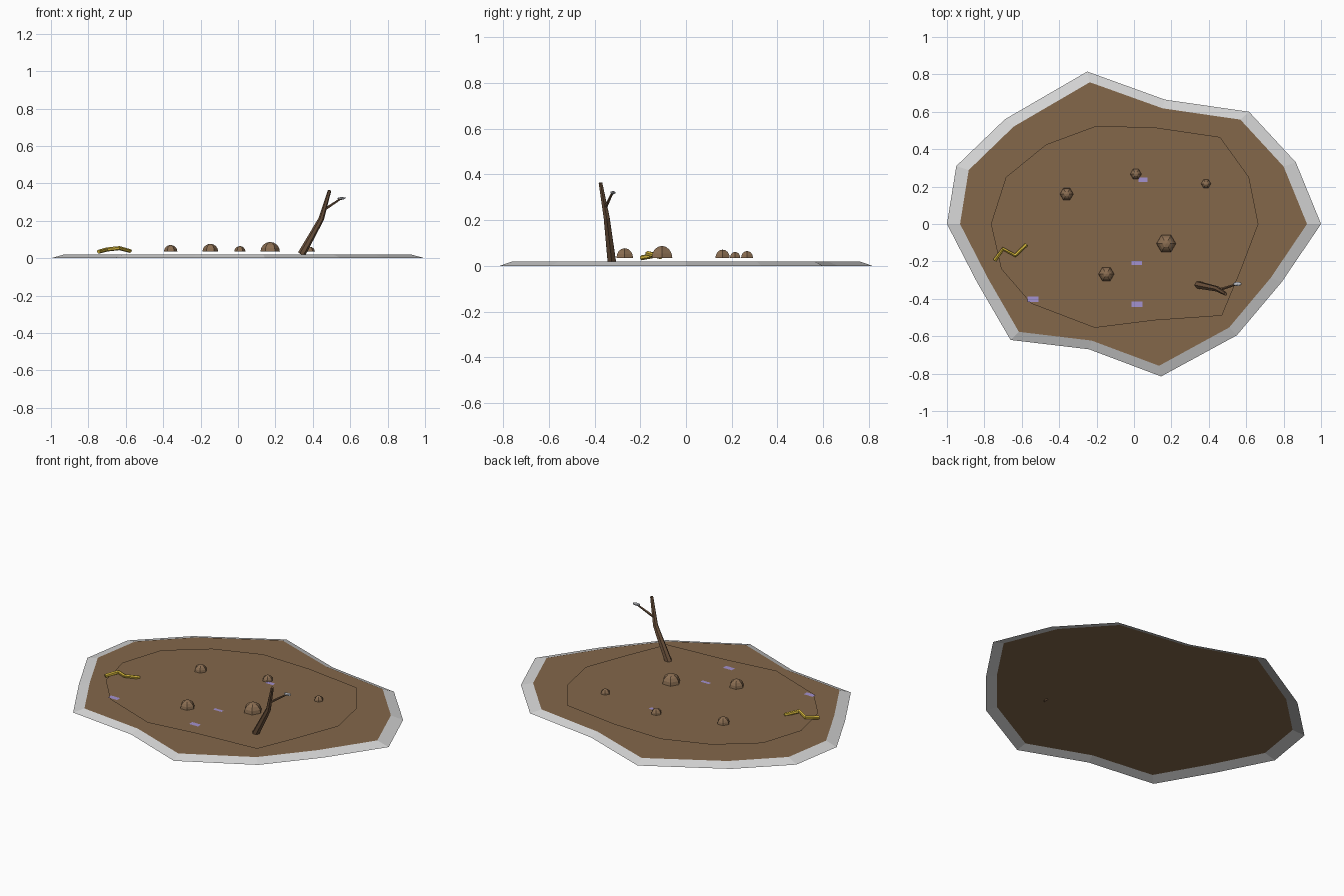
import bpy, bmesh, math
from mathutils import Vector

if "Cube" in bpy.data.objects:
    bpy.data.objects.remove(bpy.data.objects["Cube"])


def srgb(r, g, b):
    return tuple((c / 255 / 12.92) if c < 11 else ((c / 255 + 0.055) / 1.055) ** 2.4 for c in (r, g, b)) + (1,)


def material(name, rgb):
    m = bpy.data.materials.new(name)
    m.diffuse_color = srgb(*rgb)
    m.use_nodes = True
    m.node_tree.nodes["Principled BSDF"].inputs["Base Color"].default_value = m.diffuse_color
    return m


MUD = material("mud brown", (131, 103, 74))
RIM = material("pale grey", (212, 212, 212))
LUMP = material("lump brown", (139, 110, 82))
BARK = material("bark brown", (108, 82, 60))
YELLOW = material("mustard yellow", (208, 178, 58))
PURPLE = material("soft purple", (164, 146, 208))
LEAF = material("leaf grey", (190, 192, 198))


def make(name, verts, faces, mat):
    me = bpy.data.meshes.new(name)
    me.from_pydata([tuple(v) for v in verts], [], faces)
    me.materials.append(mat)
    ob = bpy.data.objects.new(name, me)
    bpy.context.collection.objects.link(ob)
    return ob


def tube(name, pts, radii, sides, mat):
    """Tapered tube through points, closed at both ends."""
    pts = [Vector(p) for p in pts]
    n = len(pts)
    verts, faces = [], []
    for i, p in enumerate(pts):
        d = (pts[min(i + 1, n - 1)] - pts[max(i - 1, 0)]).normalized()
        u = d.cross(Vector((0, 1, 0.1))).normalized()
        w = d.cross(u)
        for k in range(sides):
            a = 2 * math.pi * k / sides
            verts.append(p + radii[i] * (math.cos(a) * u + math.sin(a) * w))
    for i in range(n - 1):
        for k in range(sides):
            k2 = (k + 1) % sides
            faces.append((i * sides + k, i * sides + k2, (i + 1) * sides + k2, (i + 1) * sides + k))
    faces.append(tuple(reversed(range(sides))))
    faces.append(tuple(range((n - 1) * sides, n * sides)))
    ob = make(name, verts, faces, mat)
    bm = bmesh.new()
    bm.from_mesh(ob.data)
    bmesh.ops.recalc_face_normals(bm, faces=bm.faces)
    bm.to_mesh(ob.data)
    bm.free()
    return ob


# Puddle outline, counter-clockwise from the left
outline = [(-1, 0), (-.84, -.31), (-.66, -.62), (-.24, -.67), (.145, -.815), (.55, -.595), (.79, -.31),
           (1, 0), (.865, .33), (.615, .60), (.165, .665), (-.25, .815), (-.69, .56), (-.95, .31)]
N = len(outline)
TOP = 0.02
inner = [(x * .925 - (.005 if x < 0 else 0), y * .93) for x, y in outline]

# Sloped rim
make("rim", [(x, y, 0) for x, y in outline] + [(x, y, TOP) for x, y in inner],
     [(i, (i + 1) % N, N + (i + 1) % N, N + i) for i in range(N)], RIM)

# Mud surface, fanned from the centre
make("mud_surface", [(x, y, TOP) for x, y in inner] + [(0, 0, TOP)],
     [(i, (i + 1) % N, N) for i in range(N)], MUD)

# Raised sheet of mud in the middle
pool = [(-.765, 0), (-.71, -.24), (-.55, -.425), (-.21, -.555), (.11, -.515), (.47, -.49), (.57, -.25),
        (.665, 0), (.615, .25), (.46, .465), (.12, .515), (-.20, .525), (-.47, .425), (-.685, .25)]
POOL_Z = 0.035
make("middle_mud", [(x, y, POOL_Z) for x, y in pool] + [(0, 0, POOL_Z)],
     [(i, (i + 1) % N, N) for i in range(N)], MUD)

# Six-sided domed lumps
for j, (x, y, r) in enumerate([(-.36, .16, .036), (.01, .267, .03), (.385, .215, .026),
                               (.172, -.105, .052), (-.148, -.268, .042)]):
    verts, faces = [], []
    for ring in range(4):
        t = math.pi / 2 * ring / 4
        for k in range(6):
            a = math.pi / 3 * k
            verts.append((x + r * math.cos(t) * math.cos(a), y + r * math.cos(t) * math.sin(a),
                          POOL_Z + r * math.sin(t)))
    verts.append((x, y, POOL_Z + r))
    for ring in range(3):
        for k in range(6):
            k2 = (k + 1) % 6
            faces.append((ring * 6 + k, ring * 6 + k2, ring * 6 + 6 + k2, ring * 6 + 6 + k))
    faces += [(18 + k, 18 + (k + 1) % 6, 24) for k in range(6)]
    make(f"mud_lump_{j + 1}", verts, faces, LUMP)

# Dead branch with a side twig
tube("branch", [(.34, -.325, .022), (.445, -.347, .21), (.49, -.374, .363)], [.021, .015, .009], 6, BARK)
tube("twig", [(.455, -.352, .255), (.55, -.322, .318)], [.008, .005], 5, BARK)

# Small flattened leaf at the twig end
bm = bmesh.new()
bmesh.ops.create_icosphere(bm, subdivisions=1, radius=1)
for v in bm.verts:
    v.co = Vector((.553 + v.co.x * .026, -.32 + v.co.y * .013, .32 + v.co.z * .008))
me = bpy.data.meshes.new("leaf")
bm.to_mesh(me)
bm.free()
me.materials.append(LEAF)
bpy.context.collection.objects.link(bpy.data.objects.new("leaf", me))

# Bent yellow scrap
tube("yellow_strip", [(-.745, -.195, .035), (-.70, -.133, .047), (-.635, -.168, .054), (-.575, -.11, .038)],
     [.011, .011, .011, .010], 6, YELLOW)

# Purple flakes lying on the mud
for j, (x, y, w, h) in enumerate([(.048, .237, .05, .024), (.015, -.208, .056, .02),
                                  (.016, -.43, .058, .03), (-.54, -.403, .06, .03)]):
    z = POOL_Z + .003
    make(f"purple_flake_{j + 1}", [(x - w / 2, y - h / 2, z), (x + w / 2, y - h / 2, z),
                                   (x + w / 2, y + h / 2, z), (x - w / 2, y + h / 2, z)],
         [(0, 1, 2, 3)], PURPLE)
